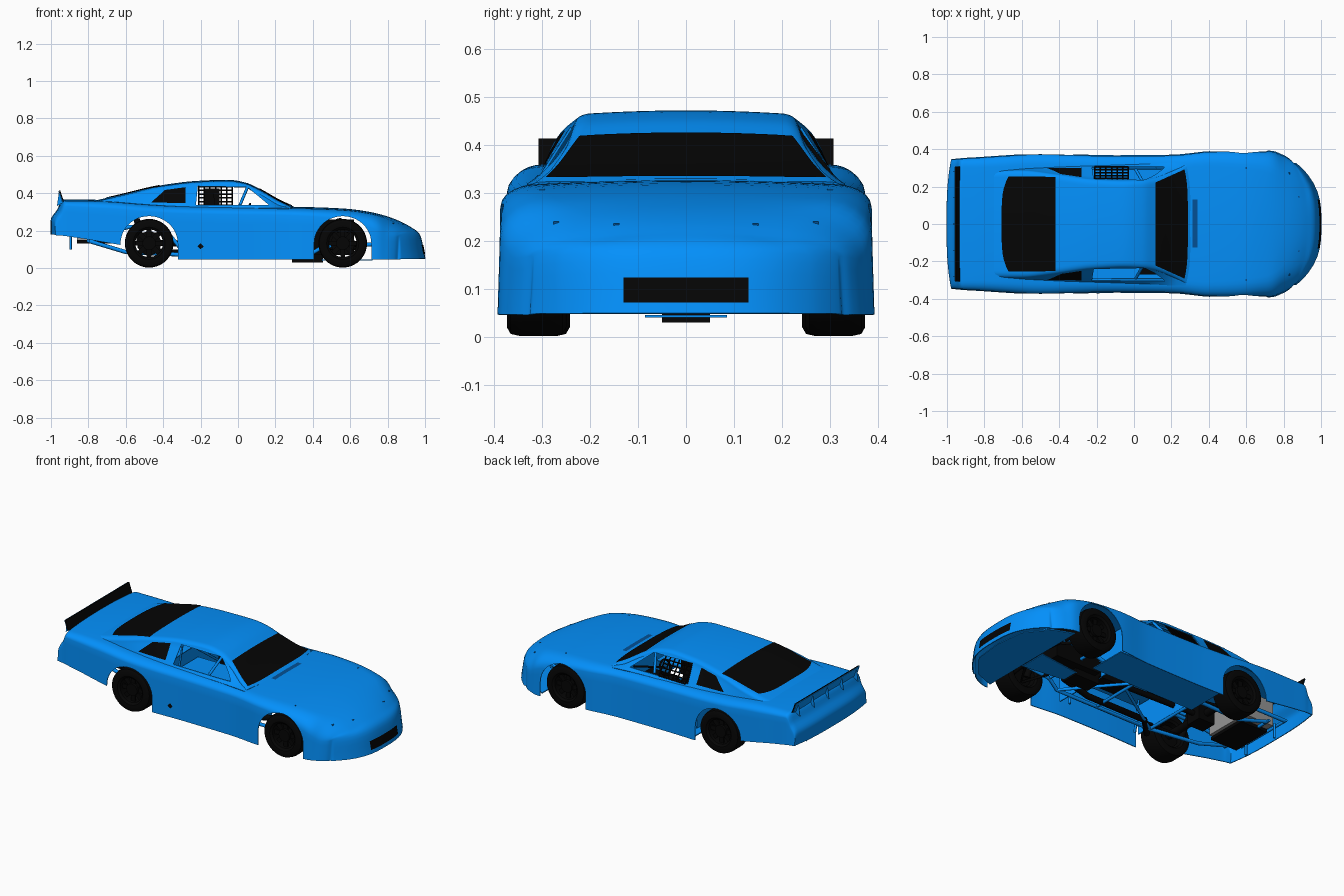
import bpy, bmesh, math
from mathutils import Vector, Matrix

if "Cube" in bpy.data.objects:
    bpy.data.objects.remove(bpy.data.objects["Cube"])


def material(name, rgb, rough):
    m = bpy.data.materials.new(name)
    m.use_nodes = True
    m.diffuse_color = (*rgb, 1)
    bsdf = m.node_tree.nodes["Principled BSDF"]
    bsdf.inputs["Base Color"].default_value = (*rgb, 1)
    bsdf.inputs["Roughness"].default_value = rough
    return m


BLUE = material("blue_paint", (0.001, 0.28, 0.97), 0.4)
DARK_BLUE = material("dark_blue", (0.001, 0.08, 0.3), 0.5)
BLACK = material("black", (0.0015, 0.0015, 0.0015), 0.6)
GREY = material("grey_metal", (0.3, 0.3, 0.3), 0.5)


def finish(name, bm, mat, angle=35):
    """Turn a bmesh into a smooth-by-angle object."""
    bmesh.ops.recalc_face_normals(bm, faces=bm.faces)
    me = bpy.data.meshes.new(name)
    bm.to_mesh(me)
    bm.free()
    me.materials.append(mat)
    me.shade_smooth()
    me.set_sharp_from_angle(angle=math.radians(angle))
    ob = bpy.data.objects.new(name, me)
    bpy.context.collection.objects.link(ob)
    return ob


def prism(name, pts, axis, lo, hi, mat=BLUE):
    """Extrude an outline: axis y takes (x, z) points, axis z takes (x, y) points."""
    bm = bmesh.new()
    put = (lambda a, b, c: (a, c, b)) if axis == "y" else (lambda a, b, c: (a, b, c))
    rings = [[bm.verts.new(put(a, b, c)) for a, b in pts] for c in (lo, hi)]
    for ring in rings:
        bm.faces.new(ring)
    for i in range(len(pts)):
        j = (i + 1) % len(pts)
        bm.faces.new((rings[0][i], rings[0][j], rings[1][j], rings[1][i]))
    return finish(name, bm, mat)


def box(name, x, y, z, mat=BLUE):
    return prism(name, [(x[0], y[0]), (x[1], y[0]), (x[1], y[1]), (x[0], y[1])], "z", *z, mat)


def tube(name, paths, r, mat=BLUE):
    """Round bars along one or more point paths."""
    cu = bpy.data.curves.new(name, "CURVE")
    cu.dimensions, cu.bevel_depth, cu.bevel_resolution = "3D", r, 2
    cu.use_fill_caps = True
    for pts in paths:
        sp = cu.splines.new("POLY")
        sp.points.add(len(pts) - 1)
        for p, co in zip(sp.points, pts):
            p.co = (*co, 1)
    ob = bpy.data.objects.new(name, cu)
    bpy.context.collection.objects.link(ob)
    cu.materials.append(mat)


def mirror(paths):
    return paths + [[(x, -y, z) for x, y, z in p] for p in paths]


def refine(rows, steps=5):
    """Monotone smooth interpolation between station rows."""
    def slope(i, k):
        d = [rows[j + 1][k] - rows[j][k] for j in (i - 1, i) if 0 <= j < len(rows) - 1]
        if len(d) == 1:
            return d[0]
        return 0 if d[0] * d[1] <= 0 else 2 * d[0] * d[1] / (d[0] + d[1])
    out = []
    for i in range(len(rows) - 1):
        for s in range(steps):
            t = s / steps
            h = (2*t**3 - 3*t*t + 1, t**3 - 2*t*t + t, 3*t*t - 2*t**3, t**3 - t*t)
            out.append([h[0] * rows[i][k] + h[1] * slope(i, k) + h[2] * rows[i + 1][k]
                        + h[3] * slope(i + 1, k) for k in range(len(rows[0]))])
    return out + [rows[-1]]


def loft(name, rows, crown):
    """Open-bottomed shell; rows: x, base width, top width, base z, top z, bow, corner radii."""
    bm = bmesh.new()
    rings = []
    for x, wb, wt, zb, zt, bow, rx, rz in refine(rows):
        h = zt - zb
        r, c = min(rz, h / 2), min(crown, h / 8)
        top = zt - c
        half = [(wb + (wt - wb) * t / 5, zb + (top - r - zb) * t / 5) for t in range(5)]
        for a in range(7):
            q = a * math.pi / 12
            half.append((wt - rx + rx * math.cos(q), top - r + r * math.sin(q)))
        flat = wt - rx
        half += [(flat * s / 6, zt - c * (s / 6) ** 2) for s in range(5, -1, -1)]
        ring = half + [(-y, z) for y, z in half[-2::-1]]
        end = math.copysign(bow, x)
        rings.append([bm.verts.new((x - end * (abs(y) / wb) ** 2.9, y, z)) for y, z in ring])
    for a, b in zip(rings, rings[1:]):
        for i in range(len(a) - 1):
            bm.faces.new((a[i], a[i + 1], b[i + 1], b[i]))
    return finish(name, bm, BLUE)


def cut_shell(ob, cutters):
    """Give a shell thickness, cut it, and bake the result."""
    sol = ob.modifiers.new("thickness", "SOLIDIFY")
    sol.thickness, sol.offset = 0.005, 0
    for c in cutters:
        c.hide_render = True
        b = ob.modifiers.new("cut", "BOOLEAN")
        b.operation, b.object, b.solver = "DIFFERENCE", c, "EXACT"
    bpy.context.view_layer.update()
    dg = bpy.context.evaluated_depsgraph_get()
    me = bpy.data.meshes.new_from_object(ob.evaluated_get(dg))
    ob.modifiers.clear()
    ob.data = me
    me.shade_smooth()
    me.set_sharp_from_angle(angle=math.radians(35))
    for c in cutters:
        bpy.data.objects.remove(c)
    bpy.context.view_layer.update()


def decal(name, target, corners, direction, mat=BLACK, bulge=(0, 0, 0), n=16):
    """Panel projected onto a surface; bulge bows the last edge outwards."""
    a, b, c, d = (Vector(p) for p in corners)
    ray = Vector(direction)
    bm = bmesh.new()
    grid = []
    for i in range(n + 1):
        for j in range(n + 1):
            u, v = i / n, j / n
            p = a.lerp(b, u).lerp(d.lerp(c, u), v) + Vector(bulge) * v * (1 - (2 * u - 1) ** 4)
            hit, loc, _, _ = target.ray_cast(p, ray)
            grid.append(bm.verts.new(loc - ray * 0.003) if hit else None)
    for i in range(n):
        for j in range(n):
            k = i * (n + 1) + j
            quad = [grid[k], grid[k + 1], grid[k + n + 2], grid[k + n + 1]]
            if all(quad):
                bm.faces.new(quad)
    finish(name, bm, mat)


# Body shell: tail to nose, open underneath
body = loft("body_shell", [
    (-1.0, .345, .342, .175, .178, .025, .03, .01), (-1.0, .345, .342, .175, .25, .025, .03, .02),
    (-.965, .347, .343, .173, .31, .02, .03, .025), (-.932, .35, .346, .17, .364, .015, .045, .025),
    (-.85, .354, .35, .16, .364, 0, .05, .03), (-.7, .364, .36, .135, .36, 0, .055, .035),
    (-.5, .374, .37, .1, .345, 0, .06, .035), (-.32, .37, .365, .046, .335, 0, .06, .035),
    (-.1, .365, .36, .046, .33, 0, .06, .035), (.2, .368, .363, .046, .326, 0, .065, .035),
    (.41, .387, .383, .046, .322, 0, .075, .04), (.58, .39, .385, .046, .314, 0, .09, .05),
    (.715, .39, .385, .046, .295, 0, .11, .075), (.83, .37, .363, .046, .262, .04, .16, .085),
    (.92, .343, .336, .046, .218, .085, .18, .045), (.97, .323, .316, .046, .178, .115, .06, .012),
    (1.0, .323, .319, .046, .049, .133, .06, .012)], .008)
cutters = [box("cockpit_cutter", (-.27, .2), (-.29, .29), (.24, .5))]
for x in (-.475, .56):
    arch = [(x - .153, -.1), (x + .153, -.1)]
    arch += [(x + .153 * math.cos(a * math.pi / 24), .13 + .147 * math.sin(a * math.pi / 24))
             for a in range(25)]
    for lo, hi in ((-.5, -.2), (.2, .5)):
        cutters.append(prism("arch_cutter", arch, "y", lo, hi))
cut_shell(body, cutters)

# Greenhouse with open door windows
stations = [
    (-.75, .29, .285, .32, .361, 0), (-.6, .3, .285, .32, .396, 0),
    (-.42, .308, .265, .32, .438, 0), (-.22, .312, .238, .32, .463, 0),
    (-.06, .315, .23, .32, .469, 0), (.04, .318, .234, .32, .454, 0),
    (.115, .322, .246, .32, .42, 0), (.22, .328, .285, .318, .361, .01),
    (.305, .33, .315, .314, .322, .03)]
roof = loft("greenhouse", [s + (.035, .02) for s in stations], .006)
cut_shell(roof, [prism("window_cutter", [(-.225, .337), (.165, .337), (.05, .432), (-.215, .437)],
                       "y", -.5, .5)])

# Fixed glass, grille and small openings
decal("windshield", roof, [(.115, -.222, 1), (.115, .222, 1), (.27, .292, 1), (.27, -.292, 1)],
      (0, 0, -1), bulge=(.018, 0, 0))
decal("rear_window", roof, [(-.42, -.252, 1), (-.42, .252, 1), (-.67, .255, 1), (-.67, -.255, 1)],
      (0, 0, -1), bulge=(-.038, 0, 0))
for side, s in (("far", 1), ("near", -1)):
    decal("quarter_window_" + side, roof, [(-.28, s, .347), (-.465, s, .35), (-.39, s, .417),
          (-.28, s, .432)], (0, -s, 0))
decal("grille", body, [(2, -.13, .072), (2, .13, .072), (2, .13, .124), (2, -.13, .124)], (-1, 0, 0))
decal("cowl_slot", body, [(.313, -.125, 1), (.34, -.125, 1), (.34, .13, 1), (.313, .13, 1)],
      (0, 0, -1), DARK_BLUE)
decal("jack_port", body, [(-.217, -1, .115), (-.2, -1, .1), (-.183, -1, .115), (-.2, -1, .132)], (0, 1, 0))
for x, y in ((.88, .145), (.83, .27), (.6, .3)):
    for s in (-1, 1):
        hit, p, _, _ = body.ray_cast(Vector((x, y * s, 1)), Vector((0, 0, -1)))
        if hit:
            box("hood_pin", (p.x - .004, p.x + .004), (p.y - .006, p.y + .006), (p.z - .01, p.z + .001), DARK_BLUE)

# Rear spoiler: black face with a blue backing and ribs
prism("spoiler_face", [(-.93, .355), (-.95, .413), (-.957, .413), (-.938, .355)], "y", -.307, .307, BLACK)
prism("spoiler_back", [(-.938, .355), (-.957, .411), (-.961, .411), (-.942, .355)], "y", -.305, .305)
for i in range(5):
    y = -.28 + i * .14
    prism("spoiler_rib", [(-.935, .35), (-.957, .41), (-.968, .33)], "y", y - .002, y + .002)

# Wheels: lathed tyre and rim barrel, pierced dish of spokes, brake disc behind
half = [(.074, .05), (.086, .06), (.112, .062), (.126, .054), (.13, .036)]
profile = half + [(r, -y) for r, y in half[::-1]]
for end, x, yc in (("rear", -.475, .304), ("front", .56, .311)):
    for side, s in (("far", 1), ("near", -1)):
        bm = bmesh.new()
        vs = [bm.verts.new((r, y, 0)) for r, y in profile]
        es = [bm.edges.new((vs[i], vs[(i + 1) % len(vs)])) for i in range(len(vs))]
        bmesh.ops.spin(bm, geom=vs + es, axis=(0, 1, 0), cent=(0, 0, 0), steps=40, angle=2 * math.pi)
        bmesh.ops.remove_doubles(bm, verts=bm.verts, dist=1e-4)
        for k in range(8):
            turn = Matrix.Rotation(k * math.pi / 4, 4, "Y")
            move = Matrix.Translation((.054, s * .025, 0)) @ Matrix.Diagonal((.05, .01, .026, 1))
            bmesh.ops.create_cube(bm, size=1, matrix=turn @ move)
        for r, depth, off in ((.036, .05, .02), (.064, .015, -.02)):
            place = Matrix.Translation((0, s * off, 0)) @ Matrix.Rotation(math.pi / 2, 4, "X")
            bmesh.ops.create_cone(bm, cap_ends=True, segments=24, radius1=r, radius2=r, depth=depth, matrix=place)
        bmesh.ops.translate(bm, verts=bm.verts, vec=(x, s * yc, .132))
        finish(f"wheel_{end}_{side}", bm, BLACK)

# Floor pans and cockpit panels
box("floor_pan", (-.3, .4), (.13, .365), (.05, .056))
box("passenger_panel", (-.27, .2), (-.3, 0), (.25, .256))
box("firewall", (.27, .276), (-.3, .3), (.08, .31))
box("rear_bulkhead", (-.285, -.279), (-.3, .3), (.08, .33))
box("dash_box", (.03, .14), (-.27, -.235), (.256, .28), BLACK)
prism("nose_pan", [(.72, -.36), (.84, -.315), (.95, -.18), (.97, 0), (.95, .18), (.84, .315), (.72, .36)],
      "z", .048, .054)

# Tubular chassis and roll cage
tube("frame_rails", mirror([[(.78, .17, .13), (.45, .18, .11), (.38, .2, .07), (-.28, .2, .07),
     (-.4, .19, .22), (-.58, .19, .22), (-.7, .18, .19), (-.92, .18, .19)],
    [(-.28, .2, .07), (-.6, .17, .085), (-.8, .17, .145)]]), .011)
tube("cross_members", [[(x, -.19, z), (x, .19, z)] for x, z in
     ((.78, .13), (.45, .11), (.1, .07), (-.28, .07), (-.58, .22), (-.8, .145), (-.92, .19))]
     + [[(.38, -.2, .07), (.1, .13, .07)], [(-.28, -.2, .07), (.1, .05, .07)]], .009)
tube("roll_cage", mirror([[(.23, .27, .07), (.22, .27, .32), (.05, .2, .435), (-.23, .2, .445), (-.24, .28, .07)],
     [(-.23, .2, .44), (-.6, .19, .24)]] + [[(.22, .3, z), (-.24, .3, z)] for z in (.14, .2, .27, .32)])
     + [[(-.23, -.2, .44), (-.23, .2, .44)], [(.05, -.2, .435), (.05, .2, .435)],
        [(.22, -.27, .31), (.22, .27, .31)], [(-.23, -.2, .44), (-.24, .27, .1)]], .007)
tube("window_brace", mirror([[(.01, .29, .335), (.05, .22, .43)]]), .008)

# Driver window net
net = [[(x * .03 - .21, .305, .335), (x * .03 - .21, .228, .437)] for x in range(7)]
net += [[(-.21, .305 - t * .0154, .335 + t * .02), (-.03, .305 - t * .0154, .335 + t * .02)] for t in range(6)]
tube("window_net", net, .004, BLACK)

# Seat and steering wheel
prism("seat", [(-.04, .1), (-.03, .15), (-.1, .15), (-.13, .4), (-.18, .4), (-.17, .1)], "y", .06, .2, BLACK)
box("headrest", (-.18, -.1), (.07, .19), (.33, .425), BLACK)
ring = [(.05 + .015 * math.sin(a * math.pi / 8), .13 + .045 * math.cos(a * math.pi / 8),
         .3 + .042 * math.sin(a * math.pi / 8)) for a in range(17)]
tube("steering_wheel", [ring, [(.05, .13, .3), (.26, .13, .25)]], .006, BLACK)

# Drivetrain, suspension and fuel cell
box("engine", (.32, .62), (-.09, .09), (.07, .26), BLACK)
box("oil_pan", (.29, .455), (-.05, .05), (.03, .08), BLACK)
prism("pan_skid", [(.45, -.05), (.45, .05), (.72, .085), (.72, -.085)], "z", .04, .046)
box("gearbox", (.08, .32), (-.05, .05), (.08, .17), BLACK)
tube("drive_shaft", [[(.1, 0, .12), (-.47, 0, .135)]], .016, BLACK)
tube("rear_axle", [[(-.475, -.28, .133), (-.475, .28, .133)]], .022, BLACK)
box("differential", (-.53, -.42), (-.05, .05), (.08, .19), BLACK)
tube("control_arms", mirror([[(.48, .15, .11), (.56, .29, .09), (.64, .15, .11)],
     [(.5, .17, .19), (.56, .28, .18), (.62, .17, .19)], [(.66, 0, .12), (.62, .28, .12)],
     [(-.475, .2, .1), (-.2, .17, .08)]]), .009, BLACK)
tube("dampers", mirror([[(.56, .24, .1), (.54, .18, .26)], [(-.52, .22, .11), (-.54, .17, .26)]]), .018, BLACK)
tube("exhaust", [[(.4, -.12, .1), (.2, -.15, .075), (-.2, -.15, .075), (-.3, -.25, .07)]], .018, BLACK)
box("fuel_cell", (-.86, -.66), (-.15, .15), (.15, .3), GREY)
box("fuel_cell_skid", (-.86, -.68), (-.16, .1), (.132, .15), BLACK)
tube("rear_posts", mirror([[(-.895, .12, .19), (-.895, .12, .1)]]), .007)
